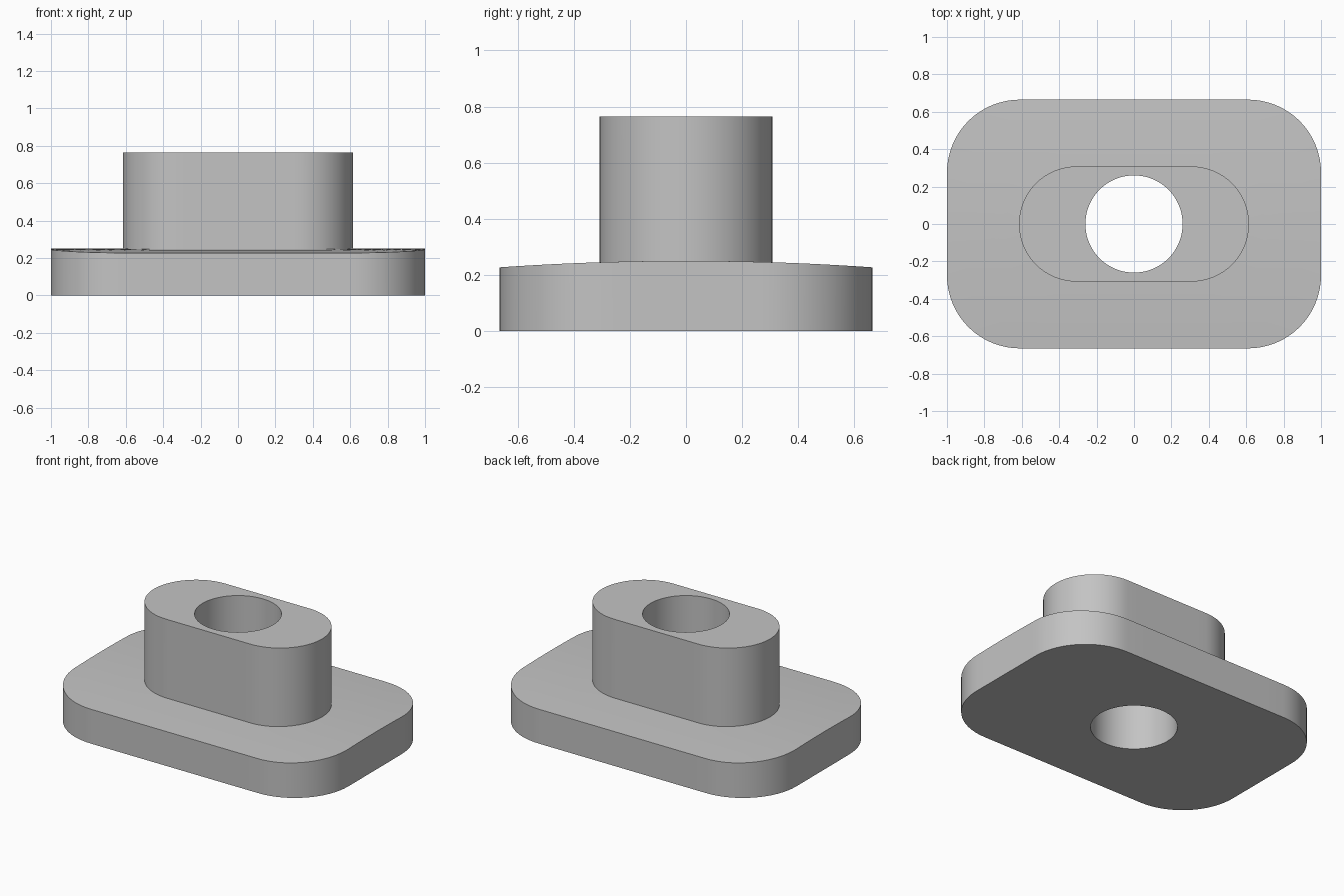
import bpy, bmesh, math

cube = bpy.data.objects.get("Cube")
if cube:
    bpy.data.objects.remove(cube, do_unlink=True)

ARC, SIDE = 16, 8            # segments per corner and per straight side
PLATE = (1.0, 0.665, 0.39)   # half length, half width, corner radius
BOSS = (0.615, 0.308, 0.308)
HOLE = (0.26, 0.26, 0.26)
TOP = 0.765


def crown(y):
    """Gently arched top of the plate."""
    return 0.25 - 0.023 * (y / PLATE[1]) ** 2


def outline(hx, hy, r):
    """Rounded rectangle, always with the same number of points."""
    corners = []
    for k, (sx, sy) in enumerate([(1, 1), (-1, 1), (-1, -1), (1, -1)]):
        angles = [(k + i / ARC) * math.pi / 2 for i in range(ARC + 1)]
        corners.append([(sx * (hx - r) + r * math.cos(a),
                         sy * (hy - r) + r * math.sin(a)) for a in angles])
    pts = []
    for k, corner in enumerate(corners):
        pts += corner
        a, b = corner[-1], corners[(k + 1) % 4][0]
        pts += [blend(a, b, i / SIDE) for i in range(1, SIDE)]
    return pts


def blend(a, b, t):
    return tuple(p + (q - p) * t for p, q in zip(a, b))


def level(points, z):
    return [(x, y, z) for x, y in points]


def crowned(points):
    return [(x, y, crown(y)) for x, y in points]


plate, boss, hole = outline(*PLATE), outline(*BOSS), outline(*HOLE)

# Closed loop of sections: underside, plate rim, arched top, boss, bore
sections = [level(hole, 0), level(plate, 0)]
for i in range(5):
    sections.append(crowned([blend(a, b, i / 4) for a, b in zip(plate, boss)]))
sections += [level(boss, TOP), level(hole, TOP)]

bm = bmesh.new()
rings = [[bm.verts.new(p) for p in s] for s in sections]
for lower, upper in zip(rings, rings[1:] + rings[:1]):
    for i in range(len(lower)):
        j = (i + 1) % len(lower)
        bm.faces.new((lower[i], lower[j], upper[j], upper[i]))
bmesh.ops.remove_doubles(bm, verts=bm.verts, dist=0.0001)
bmesh.ops.recalc_face_normals(bm, faces=bm.faces)
mesh = bpy.data.meshes.new("flanged_bushing")
bm.to_mesh(mesh)
bm.free()

# Plain grey finish
grey = bpy.data.materials.new("plain grey")
grey.use_nodes = True
colour = (0.55, 0.55, 0.55, 1)
grey.diffuse_color = colour
grey.node_tree.nodes["Principled BSDF"].inputs["Base Color"].default_value = colour
mesh.materials.append(grey)

body = bpy.data.objects.new("flanged_bushing", mesh)
bpy.context.collection.objects.link(body)
bpy.ops.object.select_all(action="DESELECT")
body.select_set(True)
bpy.context.view_layer.objects.active = body
bpy.ops.object.shade_smooth_by_angle(angle=math.radians(30))
